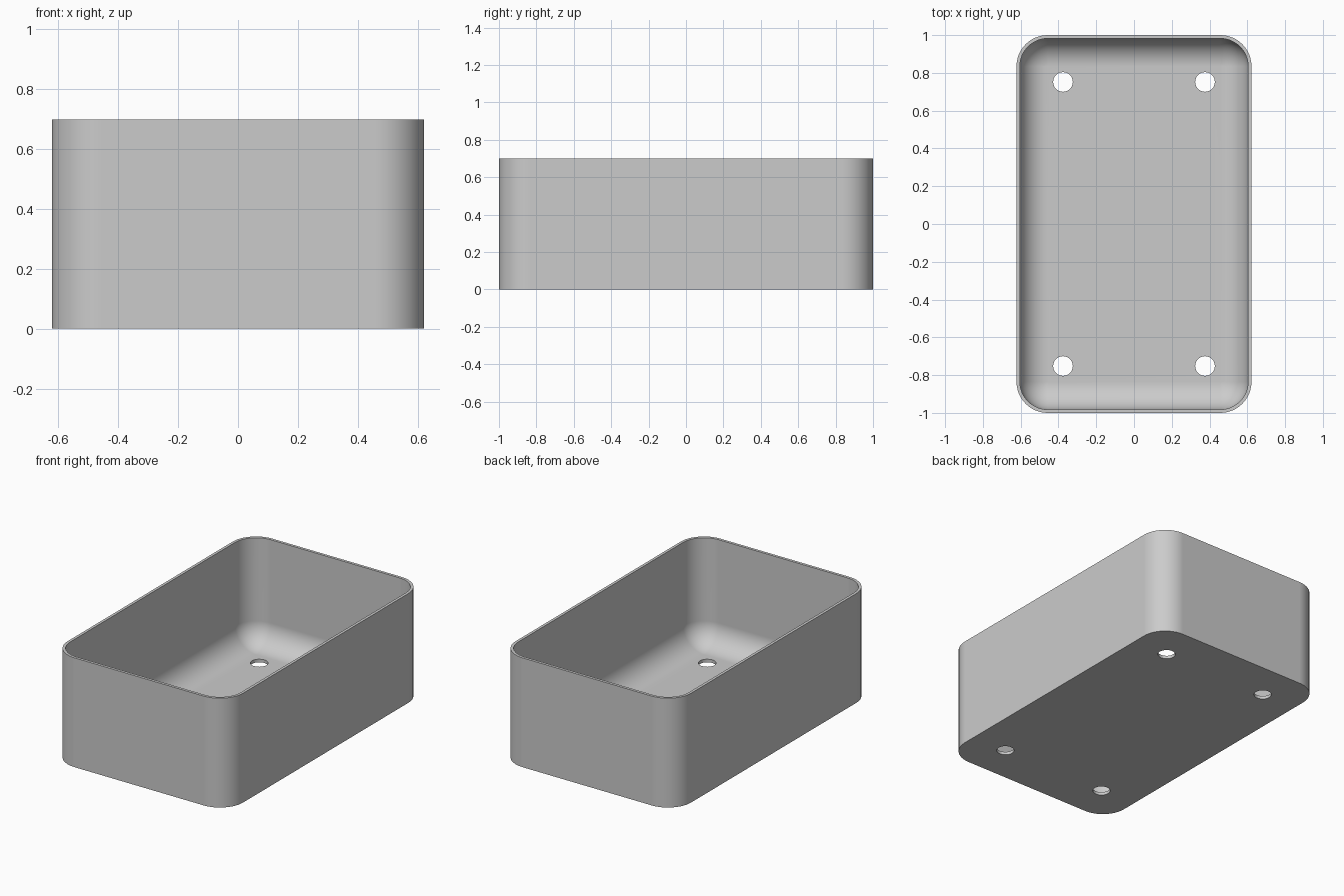
import bpy, bmesh, math

if "Cube" in bpy.data.objects:
    bpy.data.objects.remove(bpy.data.objects["Cube"], do_unlink=True)

HALF_X, HALF_Y, HEIGHT = 0.622, 1.0, 0.7
WALL, FLOOR, RADIUS = 0.018, 0.02, 0.165
HOLE_X, HOLE_Y, HOLE_R = 0.376, 0.752, 0.052
STEPS, HOLE_SIDES = 12, 32

bm = bmesh.new()


def rounded_loop(inset, z):
    """Ring of vertices around a rounded rectangle."""
    r = max(RADIUS - inset, 0.0)
    cx, cy = HALF_X - RADIUS, HALF_Y - RADIUS
    ring = []
    for corner, (sx, sy) in enumerate([(1, 1), (-1, 1), (-1, -1), (1, -1)]):
        for i in range(STEPS + 1):
            a = math.pi / 2 * (corner + i / STEPS)
            ring.append(bm.verts.new((sx * cx + r * math.cos(a), sy * cy + r * math.sin(a), z)))
    return ring


def circle_loop(x, y, z):
    ring = []
    for i in range(HOLE_SIDES):
        a = 2 * math.pi * i / HOLE_SIDES
        ring.append(bm.verts.new((x + HOLE_R * math.cos(a), y + HOLE_R * math.sin(a), z)))
    return ring


def skin(a, b):
    n = len(a)
    for i in range(n):
        j = (i + 1) % n
        bm.faces.new((a[i], a[j], b[j], b[i]))


# Wall: outside up, over the rim, inside down and round the floor fillet
fillet = RADIUS - WALL
section = [(0, 0), (0, HEIGHT), (WALL, HEIGHT)]
for i in range(STEPS + 1):
    a = math.pi / 2 * i / STEPS
    section.append((RADIUS - fillet * math.cos(a), FLOOR + fillet * (1 - math.sin(a))))
rings = [rounded_loop(inset, z) for inset, z in section]
for a, b in zip(rings, rings[1:]):
    skin(a, b)

# Drain holes through the floor
for x in (-HOLE_X, HOLE_X):
    for y in (-HOLE_Y, HOLE_Y):
        skin(circle_loop(x, y, FLOOR), circle_loop(x, y, 0))

# Floor top and underside, filled around the holes
bmesh.ops.remove_doubles(bm, verts=bm.verts[:], dist=0.0001)
for z in (0, FLOOR):
    rim = [e for e in bm.edges if e.is_boundary and all(abs(v.co.z - z) < 0.001 for v in e.verts)]
    bmesh.ops.triangle_fill(bm, edges=rim, use_beauty=True, use_dissolve=False)
bmesh.ops.recalc_face_normals(bm, faces=bm.faces[:])

mesh = bpy.data.meshes.new("planter_box")
bm.to_mesh(mesh)
bm.free()
box = bpy.data.objects.new("planter_box", mesh)
bpy.context.collection.objects.link(box)

# Plain grey material
grey = bpy.data.materials.new("plain_grey")
grey.use_nodes = True
colour = (0.6, 0.6, 0.6, 1)
grey.diffuse_color = colour
grey.node_tree.nodes["Principled BSDF"].inputs["Base Color"].default_value = colour
mesh.materials.append(grey)

# Smooth curves, sharp rim and base
bpy.ops.object.select_all(action="DESELECT")
box.select_set(True)
bpy.context.view_layer.objects.active = box
bpy.ops.object.shade_smooth_by_angle(angle=math.radians(30))
weighted = box.modifiers.new("even_shading", "WEIGHTED_NORMAL")
weighted.keep_sharp = True
